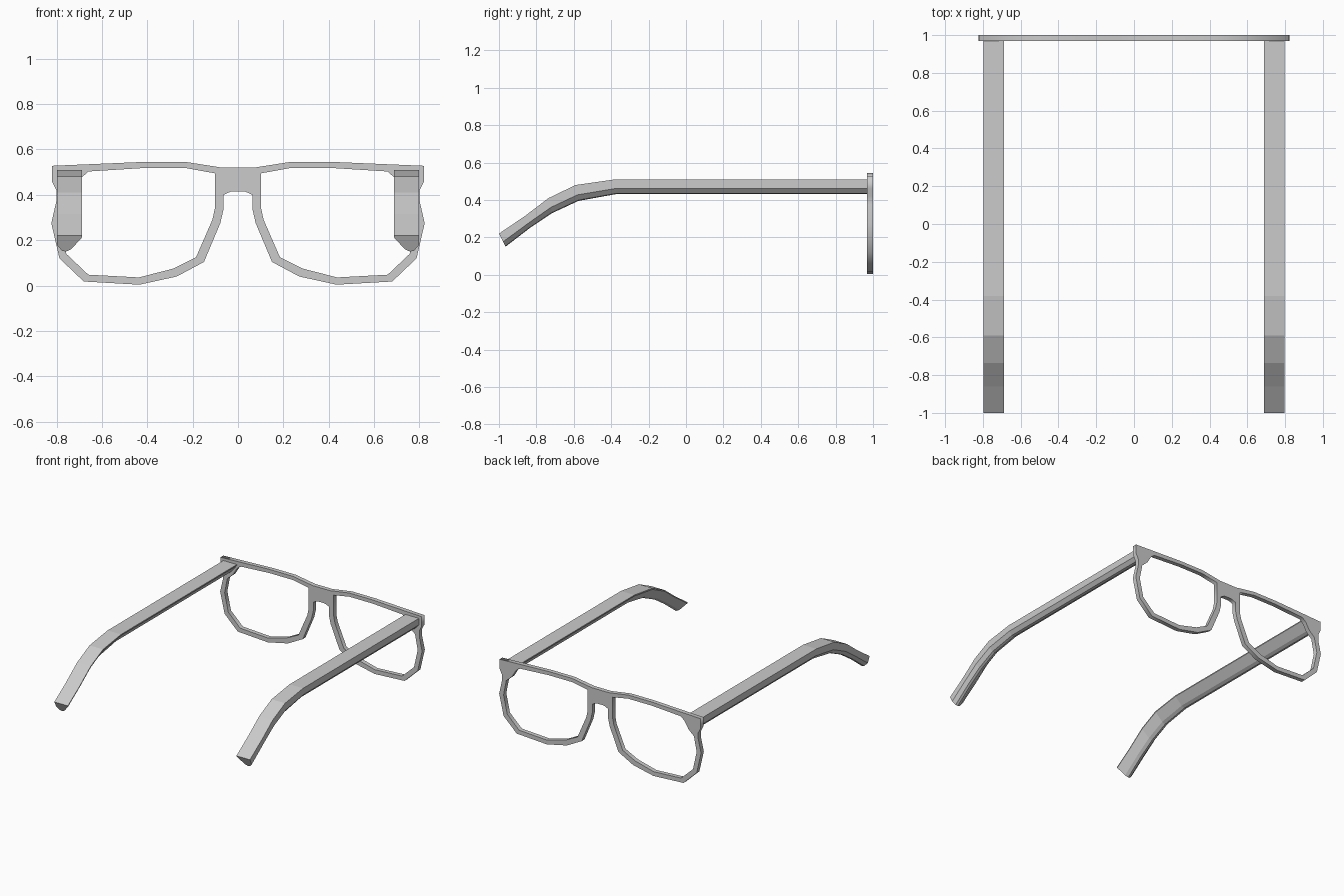
import bpy, bmesh
from mathutils import Vector

if "Cube" in bpy.data.objects:
    bpy.data.objects.remove(bpy.data.objects["Cube"])

# Front frame: half outline mirrored, with two lens openings, as a filled flat curve
outer = [(0.07, 0.52), (0.23, 0.545), (0.42, 0.545), (0.82, 0.528), (0.82, 0.46),
         (0.80, 0.42), (0.80, 0.375), (0.823, 0.275), (0.787, 0.12), (0.68, 0.018),
         (0.435, 0.004), (0.27, 0.04), (0.15, 0.104), (0.078, 0.275), (0.064, 0.335),
         (0.064, 0.40), (0.03, 0.415)]
lens = [(0.102, 0.495), (0.23, 0.518), (0.42, 0.518), (0.66, 0.503), (0.69, 0.475),
        (0.72, 0.425), (0.765, 0.385), (0.787, 0.275), (0.757, 0.14), (0.66, 0.048),
        (0.437, 0.036), (0.285, 0.075), (0.185, 0.125), (0.113, 0.29), (0.102, 0.34)]


def flip(points):
    return [(-x, z) for x, z in reversed(points)]


def add_loop(curve, points):
    spline = curve.splines.new('POLY')
    spline.points.add(len(points) - 1)
    for p, (x, z) in zip(spline.points, points):
        p.co = (x, z, 0, 1)
    spline.use_cyclic_u = True


curve = bpy.data.curves.new("front_frame", 'CURVE')
curve.dimensions = '2D'
curve.fill_mode = 'BOTH'
curve.extrude = 0.016
for loop in (outer + flip(outer), lens, flip(lens)):
    add_loop(curve, loop)
frame = bpy.data.objects.new("front_frame", curve)
frame.rotation_euler.x = 1.5707963
frame.location.y = 0.984
bpy.context.collection.objects.link(frame)
bpy.context.view_layer.objects.active = frame
frame.select_set(True)
bpy.ops.object.convert(target='MESH')

# Temple arms: a rounded wedge section swept along top and bottom edge paths
top = [(0.97, 0.51), (-0.38, 0.51), (-0.59, 0.48), (-0.735, 0.41), (-0.86, 0.315), (-1.0, 0.22)]
bottom = [(0.97, 0.432), (-0.37, 0.432), (-0.575, 0.395), (-0.715, 0.33), (-0.835, 0.25), (-0.965, 0.15)]
section = [(0.687, 0.0), (0.797, 0.0), (0.797, 0.62), (0.775, 0.95), (0.758, 1.0), (0.735, 0.85), (0.687, 0.1)]


def temple(name, side):
    bm = bmesh.new()
    rings = []
    for t, b in zip(top, bottom):
        ring = []
        for x, f in section:
            p = Vector(t).lerp(Vector(b), f)
            ring.append(bm.verts.new((side * x, p.x, p.y)))
        rings.append(ring)
    n = len(section)
    for a, b in zip(rings, rings[1:]):
        for i in range(n):
            j = (i + 1) % n
            bm.faces.new((a[i], a[j], b[j], b[i]))
    bm.faces.new(rings[0])
    bm.faces.new(rings[-1])
    bmesh.ops.recalc_face_normals(bm, faces=bm.faces)
    mesh = bpy.data.meshes.new(name)
    bm.to_mesh(mesh)
    bm.free()
    bpy.context.collection.objects.link(bpy.data.objects.new(name, mesh))


temple("temple_right", 1)
temple("temple_left", -1)
